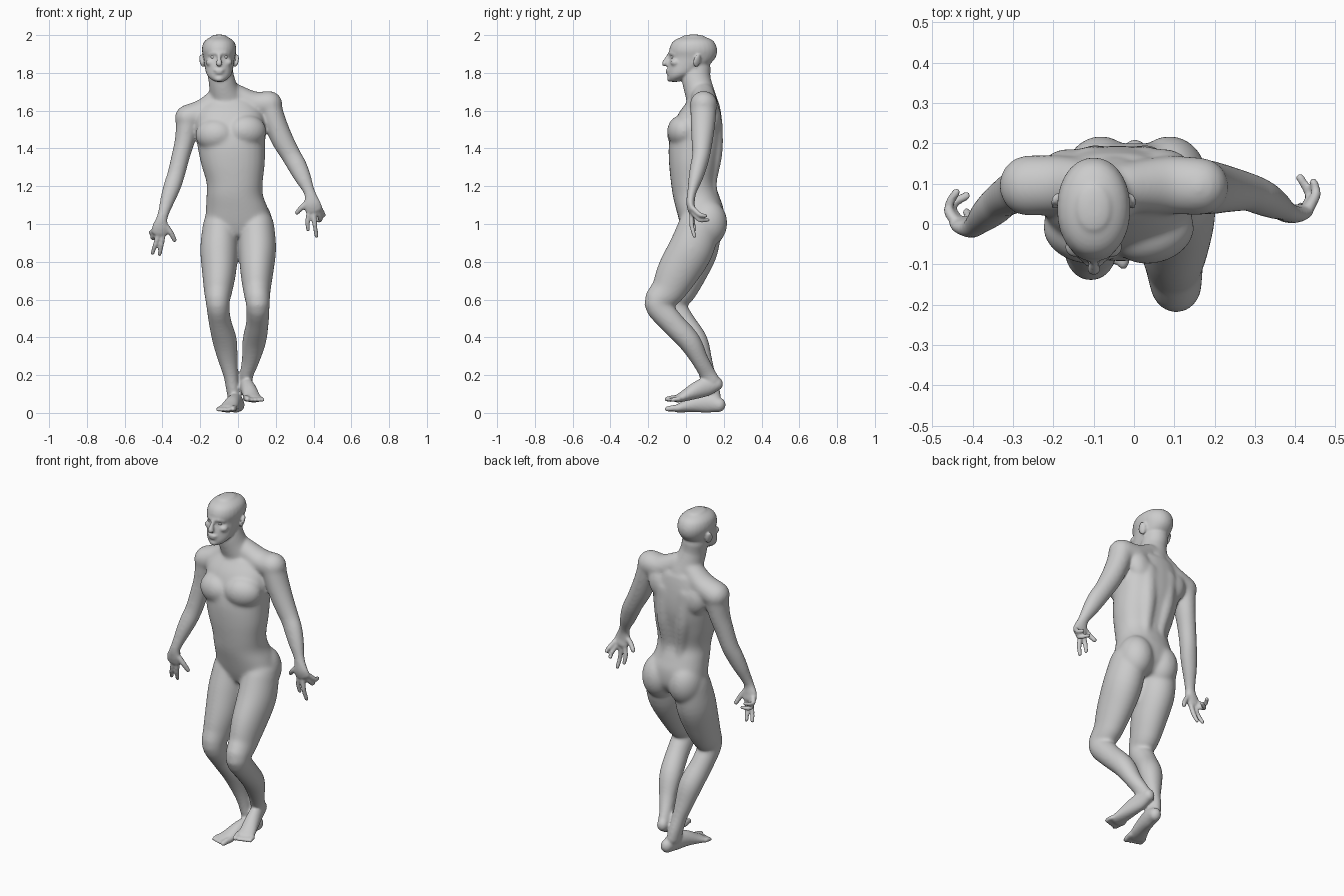
import bpy, bmesh, math
from mathutils import Vector, Matrix

bm = bmesh.new()
N = 28


def spline(secs, steps=4):
    """Catmull-Rom interpolation through sections (x, y, z, r_side, r_depth)."""
    out, n = [], len(secs)
    for i in range(n - 1):
        p = [secs[max(0, min(n - 1, i + k))] for k in (-1, 0, 1, 2)]
        for s in range(steps):
            t = s / steps
            out.append([0.5 * (2 * b + (c - a) * t + (2 * a - 5 * b + 4 * c - d) * t * t
                               + (3 * b - a - 3 * c + d) * t ** 3) for a, b, c, d in zip(*p)])
    return out + [list(secs[-1])]


def loft(secs, ref=(0, 1, 0), axis=None, cap=1.0, power=2.0, grow=0.0):
    """Closed tube through the sections with rounded ends."""
    pts = spline(secs)
    rings = []
    for i, p in enumerate(pts):
        a, b = pts[max(0, i - 1)], pts[min(len(pts) - 1, i + 1)]
        t = Vector(axis) if axis else (Vector(b[:3]) - Vector(a[:3])).normalized()
        rings.append((Vector(p[:3]), t, p[3] + grow, p[4] + grow))

    def ends(r, sign):
        c, t, rs, rd = r
        return [(c + t * sign * cap * min(rs, rd) * math.sin(a), t, rs * math.cos(a), rd * math.cos(a))
                for a in (0.4, 0.8, 1.15, 1.45)]
    rings = ends(rings[0], -1)[::-1] + rings + ends(rings[-1], 1)
    loops = []
    for c, t, rs, rd in rings:
        d = Vector(ref)
        d = (d - t * d.dot(t)).normalized()
        s = d.cross(t)
        ring = []
        for k in range(N):
            a = 2 * math.pi * k / N
            ca, sa = math.cos(a), math.sin(a)
            ca = math.copysign(abs(ca) ** (2 / power), ca)
            sa = math.copysign(abs(sa) ** (2 / power), sa)
            ring.append(bm.verts.new(c + s * rs * ca + d * rd * sa))
        loops.append(ring)
    for r0, r1 in zip(loops, loops[1:]):
        for k in range(N):
            bm.faces.new((r0[k], r0[(k + 1) % N], r1[(k + 1) % N], r1[k]))
    bm.faces.new(loops[0][::-1])
    bm.faces.new(loops[-1])


def blob(c, r, rot=(0, 0, 0)):
    m = Matrix.Translation(c)
    for ang, ax in zip(rot, 'XYZ'):
        m = m @ Matrix.Rotation(ang, 4, ax)
    bmesh.ops.create_uvsphere(bm, u_segments=24, v_segments=16, radius=1,
                              matrix=m @ Matrix.Diagonal((*r, 1)))


def digit(pts, r):
    loft([(*p, r * f, r * f) for p, f in zip(pts, (1.1, 1.0, 0.85))], ref=(0.3, 1, 0.2))


# torso
loft([(0, .078, .95, .145, .09), (.005, .083, 1.0, .176, .114), (-.005, .073, 1.08, .165, .126),
      (-.017, .053, 1.15, .15, .123), (-.018, .038, 1.22, .149, .118), (-.027, .041, 1.32, .169, .131),
      (-.036, .05, 1.42, .18, .141), (-.04, .06, 1.5, .186, .134), (-.045, .072, 1.58, .178, .115),
      (-.045, .088, 1.64, .14, .088)], axis=(0, 0, 1), cap=.3, power=2.25)
for s in (-1, 1):
    # buttocks, spine muscles, chest muscles, shoulder blades
    blob((s * .085 + .003, .113, 1.005), (.094, .106, .125))
    loft([(s * .05 - .005, .138, 1.12, .036, .038), (s * .047 - .018, .128, 1.22, .034, .036),
          (s * .06 - .03, .155, 1.38, .045, .039), (s * .065 - .04, .155, 1.55, .05, .038)])
    blob((s * .085 - .038, -.02, 1.482 + s * .01), (.105, .078, .085), (0, 0, s * .25))
    blob((s * .115 - .045, .135, 1.54 + s * .02), (.07, .052, .09), (0, s * .3, 0))

# neck and trapezius
loft([(-.05, .09, 1.64, .09, .08), (-.075, .068, 1.71, .077, .078),
      (-.088, .054, 1.77, .069, .076), (-.1, .055, 1.83, .068, .075)])
loft([(-.09, .09, 1.68, .055, .058), (-.175, .097, 1.603, .062, .07), (-.265, .095, 1.562, .068, .074)],
     grow=.002)
loft([(-.03, .09, 1.692, .055, .058), (.08, .097, 1.639, .062, .07), (.165, .093, 1.635, .068, .07)],
     grow=.002)

# head, from chin to crown
loft([(-.1, -.058, 1.762, .036, .036), (-.1, -.044, 1.776, .054, .052), (-.1, -.02, 1.80, .069, .077),
      (-.1, .012, 1.84, .077, .107), (-.1, .035, 1.88, .083, .121), (-.1, .038, 1.92, .091, .127),
      (-.1, .039, 1.955, .085, .116), (-.1, .04, 1.976, .068, .095), (-.1, .04, 1.991, .043, .06)],
     axis=(0, 0, 1), cap=.28, power=2.1)
# nose, brow, lips, chin and ears
loft([(-.1, -.086, 1.9, .009, .01), (-.1, -.1, 1.875, .011, .013), (-.1, -.112, 1.85, .017, .016)])
loft([(-.15, -.058, 1.898, .01, .01), (-.128, -.077, 1.905, .011, .011), (-.1, -.083, 1.903, .011, .011),
      (-.072, -.077, 1.905, .011, .011), (-.05, -.058, 1.898, .01, .01)], ref=(0, 0, 1))
blob((-.1, -.096, 1.814), (.028, .013, .008))
blob((-.1, -.094, 1.801), (.024, .013, .008))
blob((-.1, -.084, 1.769), (.026, .017, .017))
for s in (-1, 1):
    blob((-.1 + s * .045, -.057, 1.855), (.026, .026, .02))
    blob((-.1 + s * .092, .058, 1.864), (.009, .022, .036), (-.2, s * .2, s * .5))

# arms, each with palm
ARMS = [
    [(-.262, .095, 1.56, .064, .07), (-.28, .088, 1.45, .052, .06), (-.303, .076, 1.36, .047, .051),
     (-.327, .06, 1.265, .045, .045), (-.348, .04, 1.2, .045, .042), (-.372, .018, 1.13, .038, .036),
     (-.4, -.01, 1.04, .026, .022), (-.41, -.008, .99, .04, .02), (-.415, 0, .955, .042, .018)],
    [(.165, .093, 1.63, .062, .068), (.195, .09, 1.54, .059, .064), (.233, .086, 1.45, .057, .056),
     (.28, .08, 1.365, .051, .046), (.312, .068, 1.31, .05, .043), (.346, .05, 1.24, .042, .036),
     (.38, .03, 1.165, .028, .022), (.392, .024, 1.11, .042, .02), (.402, .03, 1.075, .044, .018)]]
for a in ARMS:
    loft(a, grow=.002)

# fingers and thumbs
FINGERS = [
    [(-.39, -.01, 1.0), (-.357, 0, .955), (-.336, .015, .915)],
    [(-.395, 0, .95), (-.405, .01, .89), (-.415, .03, .84)],
    [(-.42, 0, .95), (-.438, .01, .89), (-.453, .03, .845)],
    [(-.435, .005, .955), (-.452, .045, .925), (-.415, .07, .93)],
    [(-.442, .005, .97), (-.462, .04, .952), (-.44, .08, .962)],
    [(.375, .025, 1.12), (.34, .03, 1.09), (.312, .045, 1.06)],
    [(.378, .03, 1.07), (.368, .035, 1.015), (.371, .045, .97)],
    [(.4, .03, 1.06), (.407, .03, .995), (.415, .045, .935)],
    [(.422, .035, 1.065), (.436, .07, 1.022), (.412, .115, 1.022)],
    [(.435, .04, 1.08), (.452, .075, 1.048), (.445, .105, 1.043)]]
for i, f in enumerate(FINGERS):
    digit(f, .0145 if i % 5 == 0 else .0125)

# legs, hip to ankle
LEGS = [
    [(-.095, .08, .99, .09, .107), (-.1, .052, .87, .098, .117), (-.1, .006, .75, .089, .106),
     (-.105, -.036, .65, .074, .09), (-.107, -.07, .575, .06, .069), (-.095, -.014, .48, .058, .062),
     (-.07, .053, .38, .063, .061), (-.053, .09, .28, .05, .047), (-.038, .113, .2, .037, .041),
     (-.027, .13, .13, .034, .044), (-.018, .138, .08, .034, .045)],
    [(.1, .07, .99, .09, .108), (.103, .028, .87, .097, .117), (.1, -.041, .75, .086, .11),
     (.1, -.096, .65, .071, .09), (.105, -.151, .577, .061, .069), (.103, -.076, .48, .058, .062),
     (.086, .017, .38, .061, .058), (.067, .074, .28, .046, .044), (.047, .113, .21, .035, .041),
     (.04, .137, .165, .033, .042)]]
# feet, heel to ball
FEET = [
    [(.002, .176, .042, .033, .038), (-.01, .12, .053, .037, .052), (-.028, .05, .048, .041, .045),
     (-.046, -.01, .032, .047, .03), (-.06, -.045, .023, .05, .021)],
    [(.036, .163, .155, .032, .037), (.045, .11, .14, .036, .05), (.059, .05, .117, .041, .044),
     (.073, -.01, .089, .045, .029), (.083, -.045, .075, .047, .021)]]
for s, leg, foot in zip((-1, 1), LEGS, FEET):
    loft(leg, grow=.002)
    loft(foot, ref=(0, 0, 1))
    # toes, big toe on the inner side
    bx, by, bz = foot[-1][:3]
    for i in range(5):
        r = .0165 if i == 0 else .012
        x = bx + s * (-.036 + i * .019 + (.004 if i else 0))
        tip = by - .052 + (.006 * i if i else -.002)
        z = bz - .021 + r + .002
        digit([(x - .004 * s, by + .005, z + .005), (x, (by + tip) / 2, z + .004), (x + .003 * s, tip, z)], r)

# fuse every part into one skin
bmesh.ops.recalc_face_normals(bm, faces=bm.faces)
mesh = bpy.data.meshes.new("body")
bm.to_mesh(mesh)
bm.free()
body = bpy.data.objects.new("body", mesh)
bpy.context.collection.objects.link(body)
bpy.context.view_layer.objects.active = body
body.select_set(True)
rm = body.modifiers.new("fuse", 'REMESH')
rm.mode = 'VOXEL'
rm.voxel_size = .0065
rm.use_smooth_shade = True
bpy.ops.object.modifier_apply(modifier="fuse")

# blend the large masses more than hands, feet and face
soft = body.vertex_groups.new(name="large_masses")
for v in body.data.vertices:
    x, y, z = v.co
    w = min(1, max(0, (z - .18) / .08)) * min(1, max(0, (1.76 - z) / .06))
    if abs(x) > .28 and z < 1.2:
        w *= min(1, max(0, (z - (1.05 if x < 0 else 1.15)) / .05))
    if w > 0:
        soft.add([v.index], w, 'REPLACE')
for name, group, count in (("blend", "large_masses", 30), ("soften", "", 5)):
    sm = body.modifiers.new(name, 'SMOOTH')
    sm.factor = .5
    sm.iterations = count
    sm.vertex_group = group

# eyes
for name, x in (("right_eye", -.132), ("left_eye", -.068)):
    bpy.ops.mesh.primitive_uv_sphere_add(segments=24, ring_count=12, radius=.013, location=(x, -.067, 1.885))
    bpy.context.object.name = name
    bpy.ops.object.shade_smooth()
